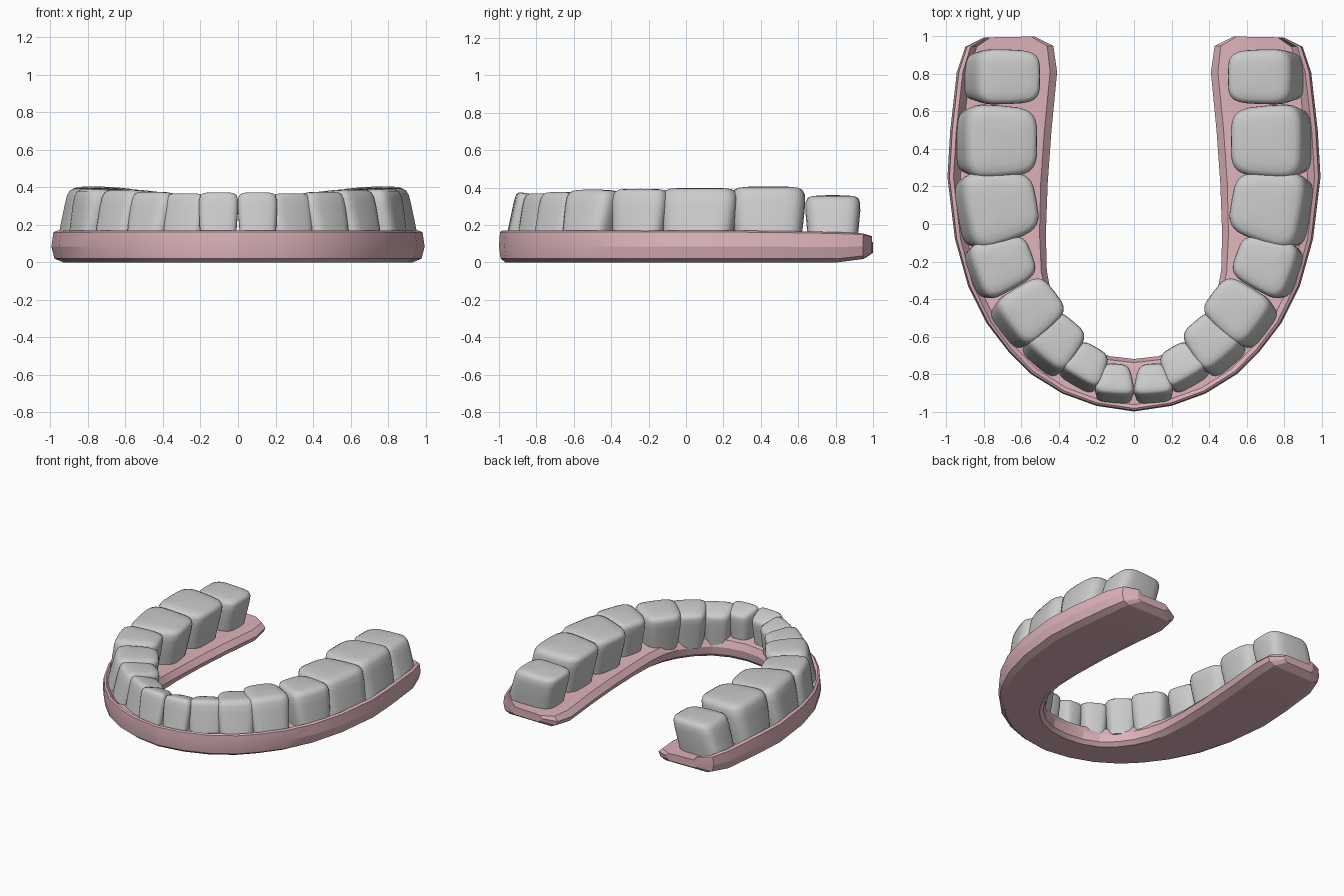
import bpy, bmesh
from math import sin, cos, radians, pi, copysign

if "Cube" in bpy.data.objects:
    bpy.data.objects.remove(bpy.data.objects["Cube"])


def make_object(name, rings, angle):
    """Loft closed rings into a capped solid."""
    bm = bmesh.new()
    loops = [[bm.verts.new(p) for p in r] for r in rings]
    n = len(loops[0])
    for a, b in zip(loops, loops[1:]):
        for i in range(n):
            bm.faces.new((a[i], a[(i + 1) % n], b[(i + 1) % n], b[i]))
    bm.faces.new(loops[0])
    bm.faces.new(loops[-1])
    bmesh.ops.recalc_face_normals(bm, faces=bm.faces[:])
    me = bpy.data.meshes.new(name)
    bm.to_mesh(me)
    bm.free()
    ob = bpy.data.objects.new(name, me)
    bpy.context.collection.objects.link(ob)
    bpy.ops.object.select_all(action='DESELECT')
    ob.select_set(True)
    bpy.context.view_layer.objects.active = ob
    bpy.ops.object.shade_smooth_by_angle(angle=radians(angle))
    return ob


# Gum: outer x, y, inner x, y, bottom z, top z along half the arch
stations = [
    (0, -1, 0, -.72, 0, .17), (.2, -.97, .13, -.705, 0, .17),
    (.38, -.905, .24, -.66, 0, .17), (.55, -.80, .33, -.58, 0, .17),
    (.67, -.68, .40, -.48, 0, .17), (.785, -.53, .44, -.38, 0, .17),
    (.885, -.33, .465, -.25, 0, .17), (.955, -.08, .47, -.05, 0, .17),
    (.995, .25, .46, .22, 0, .17), (.98, .5, .44, .5, 0, .168),
    (.945, .81, .41, .81, 0, .162), (.90, .945, .43, .95, .018, .155),
    (.80, .995, .53, 1.0, .05, .14)]
# Cross-section: fraction from outer to inner edge, height fraction
section = [(.12, 0), (.03, .12), (0, .5), (.02, .95), (.06, 1), (.13, .88),
           (.5, .86), (.82, .84), (.93, .8), (1, .5), (.97, .15), (.88, 0)]


def gum_ring(s, side):
    ox, oy, ix, iy, lo, hi = s
    # The trough behind the outer rim gets deeper towards the back
    deep = 1 - .24 * min(1, max(0, (oy + .6) / .6))
    return [(side * (ox + (ix - ox) * t), oy + (iy - oy) * t,
             lo + (hi - lo) * z * (deep if t > .1 and z > .3 else 1))
            for t, z in section]


rings = [gum_ring(s, -1) for s in reversed(stations)]
rings += [gum_ring(s, 1) for s in stations[1:]]
gum = make_object("gum", rings, 15)
mat = bpy.data.materials.new("gum_pink")
mat.diffuse_color = (.72, .45, .49, 1)
mat.use_nodes = True
mat.node_tree.nodes["Principled BSDF"].inputs["Base Color"].default_value = mat.diffuse_color
gum.data.materials.append(mat)

# Teeth: centre x, y, outward angle, half width, outer base/top,
# inner base/top, height, inner width factor, inward drop of the top
teeth = {
    "central_incisor": (.102, -.86, -86, .118, .11, .045, -.09, -.12, .385, .6, .05),
    "lateral_incisor": (.265, -.765, -60, .135, .125, .06, -.10, -.13, .38, .65, .05),
    "canine": (.425, -.64, -50, .145, .17, .09, -.12, -.165, .385, .75, .03),
    "first_premolar": (.57, -.475, -37, .16, .19, .11, -.14, -.195, .395, .8, .02),
    "second_premolar": (.725, -.225, -20, .168, .17, .12, -.15, -.20, .40, .7, .02),
    "first_molar": (.74, .085, -10, .225, .22, .15, -.17, -.235, .405, .7, .02),
    "second_molar": (.74, .44, 0, .208, .222, .15, -.17, -.235, .412, .85, .02),
    "third_molar": (.71, .785, 0, .152, .212, .12, -.16, -.22, .362, .92, .01)}
# Crown levels: height fraction, width scale, end rounding scale
levels = [(0, .86, 1), (.35, .94, 1), (.7, 1, 1), (.86, .99, .99),
          (.94, .93, .94), (.975, .82, .82), (.992, .6, .6), (1.003, .25, .25)]
base_z, seg = .08, 28


def power(v, e):
    return copysign(abs(v) ** e, v)


for name, (cx, cy, ang, hw, bb, bt, lb, lt, h, k, drop) in teeth.items():
    ca, sa = cos(radians(ang)), sin(radians(ang))
    rings = []
    for f, w, r in levels:
        out, inn = bb + (bt - bb) * f, lb + (lt - lb) * f
        mid, half = (out + inn) / 2, (out - inn) / 2
        ring = []
        for i in range(seg):
            a = 2 * pi * i / seg
            eu, ev = power(cos(a), .5), power(sin(a), .5)
            u = mid + half * r * eu
            v = hw * w * ev * (1 - (1 - k) * (1 - eu) / 2)
            z = base_z + (h - base_z) * f - drop * f * (1 - eu * r) / 2
            ring.append((cx + u * ca - v * sa, cy + u * sa + v * ca, z))
        rings.append(ring)
    tooth = make_object(name, rings, 60)
    mirror = tooth.modifiers.new("mirror", 'MIRROR')
    mirror.use_mirror_merge = False
